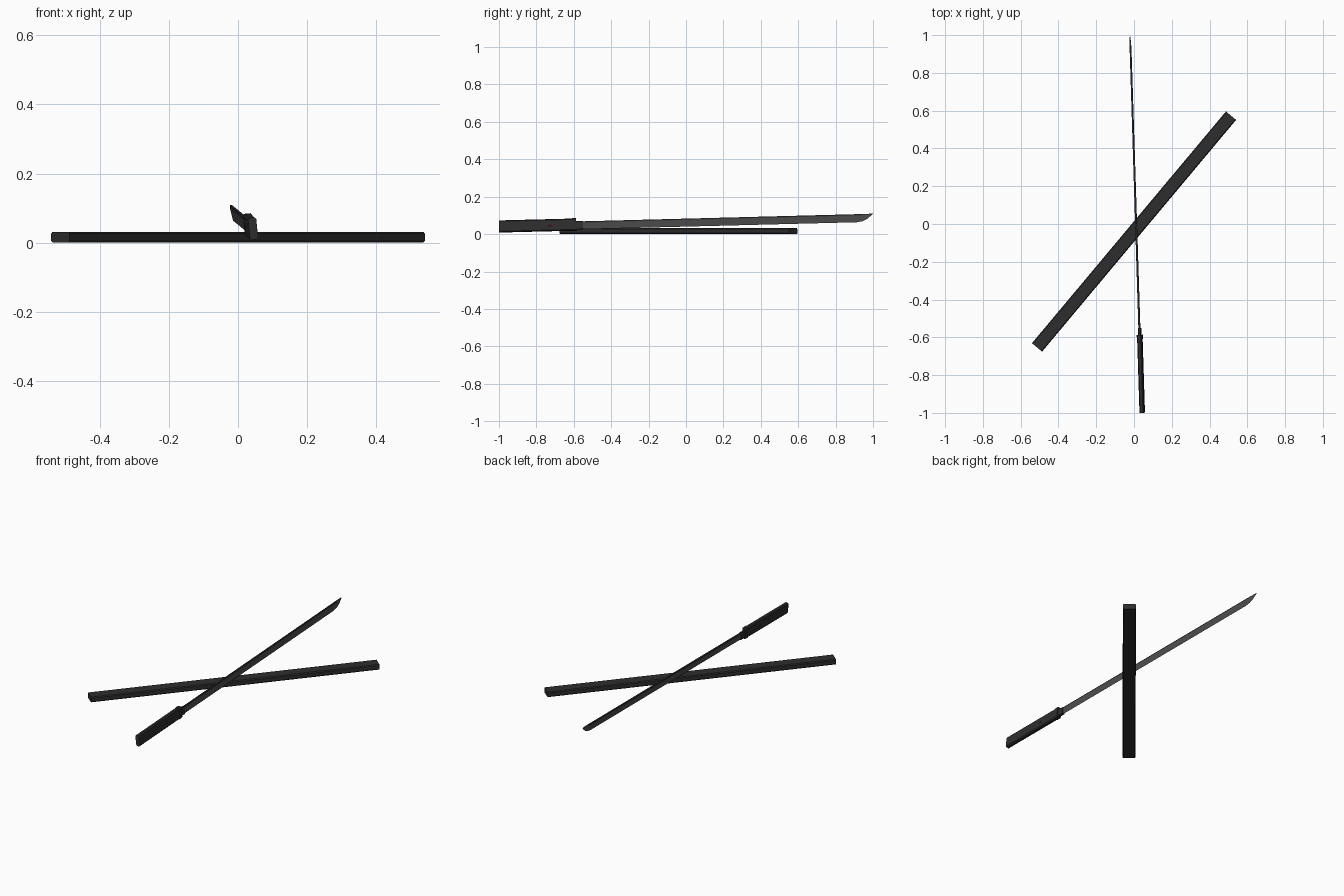
import bpy, bmesh, math
from mathutils import Matrix, Euler

if "Cube" in bpy.data.objects:
    bpy.data.objects.remove(bpy.data.objects["Cube"])


def material(name, rgb):
    m = bpy.data.materials.new(name)
    m.diffuse_color = (*rgb, 1)
    m.use_nodes = True
    m.node_tree.nodes["Principled BSDF"].inputs["Base Color"].default_value = m.diffuse_color
    return m


BLACK = material("black lacquer", (0.027, 0.027, 0.028))
STEEL = material("dark steel", (0.075, 0.075, 0.076))
RED = material("dark red", (0.12, 0.01, 0.01))

# placement of the sword: tilted up, turned and rolled slightly
SWORD = Matrix.Translation((0.012, 0, 0.066)) @ Euler((0.0255, -0.10, 0.029)).to_matrix().to_4x4()
# placement of the scabbard: flat on the ground, diagonal
SHEATH = Matrix.Translation((0, -0.04, 0.016)) @ Matrix.Rotation(-math.atan2(1.028, 1.228), 4, 'Z')


def loft(name, stations, matrix, mats):
    """Skin closed sections given as (y, [(x, z), ...])."""
    bm = bmesh.new()
    rings = [[bm.verts.new((x, y, z)) for x, z in sec] for y, sec in stations]
    n = len(rings[0])
    for a, b in zip(rings, rings[1:]):
        for i in range(n):
            j = (i + 1) % n
            bm.faces.new((a[i], a[j], b[j], b[i]))
    bm.faces.new(rings[0])
    bm.faces.new(rings[-1])
    bmesh.ops.remove_doubles(bm, verts=bm.verts, dist=1e-5)
    bmesh.ops.recalc_face_normals(bm, faces=bm.faces)
    me = bpy.data.meshes.new(name)
    bm.to_mesh(me)
    bm.free()
    for m in mats:
        me.materials.append(m)
    ob = bpy.data.objects.new(name, me)
    ob.matrix_world = matrix
    bpy.context.collection.objects.link(ob)
    return ob


def octagon(hx, hz, c, dz=0):
    """Rectangle section with chamfered corners."""
    return [(hx, -hz + c + dz), (hx, hz - c + dz), (hx - c, hz + dz), (-hx + c, hz + dz),
            (-hx, hz - c + dz), (-hx, -hz + c + dz), (-hx + c, -hz + dz), (hx - c, -hz + dz)]


def bar(name, y0, y1, hx, hz, c, matrix, mat, dz=0):
    sec = octagon(hx, hz, c, dz)
    return loft(name, [(y0, sec), (y1, sec)], matrix, [mat])


# scabbard
bar("scabbard", -0.80, 0.80, 0.035, 0.0155, 0.005, SHEATH, BLACK)

# handle with its front ferrule, and the blade collar
bar("handle", -1.0, -0.60, 0.012, 0.032, 0.005, SWORD, BLACK)
bar("ferrule", -0.61, -0.588, 0.0135, 0.0335, 0.005, SWORD, BLACK)
bar("blade_collar", -0.59, -0.552, 0.0075, 0.023, 0.003, SWORD, BLACK, -0.004)

# small red grip ornaments, one each side
for side, s in (("right", 1), ("left", -1)):
    bar("grip_ornament_" + side, -0.735, -0.722, 0.0015, 0.005, 0.001,
        SWORD @ Matrix.Translation((s * 0.0118, 0, 0)), RED)


# blade: flat spine, ridge and sharp lower edge, curving up to the tip
def blade_section(top, bottom, w):
    ridge = top - 0.17 * (top - bottom)
    return [(0, bottom), (w, ridge), (w * 0.8, top), (-w * 0.8, top), (-w, ridge)]


profile = [(-0.60, 0.016, -0.026, 0.0055), (0.915, 0.017, -0.026, 0.005),
           (0.945, 0.0175, -0.021, 0.0045), (0.97, 0.0175, -0.009, 0.0035),
           (0.988, 0.018, 0.006, 0.002), (1.0, 0.018, 0.0175, 0.0003)]
blade = loft("blade", [(y, blade_section(t, b, w)) for y, t, b, w in profile], SWORD, [STEEL, BLACK])
for f in blade.data.polygons:  # dark spine strip along the top
    if f.center.z > 0.0115 and f.center.y < 0.95:
        f.material_index = 1
